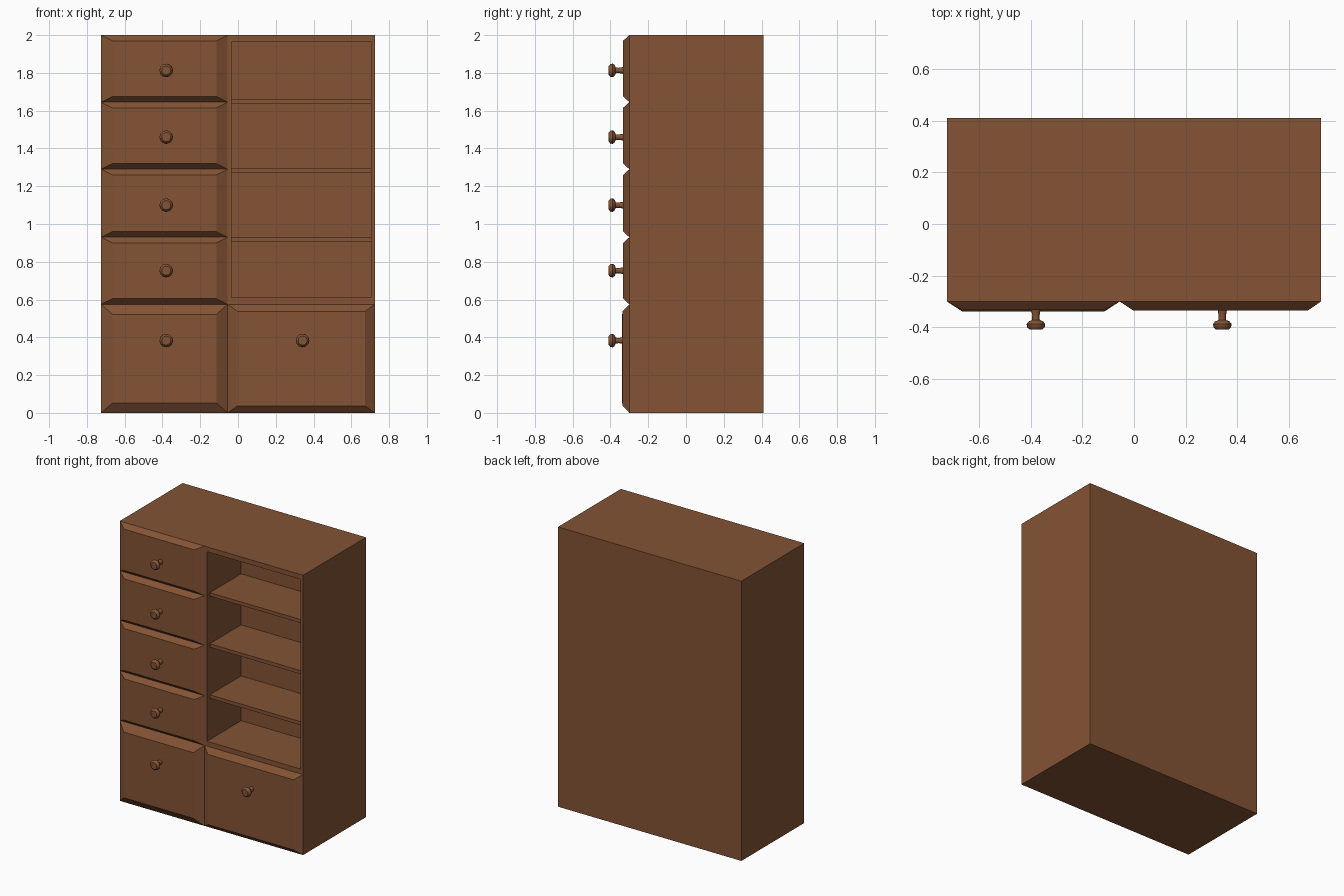
import bpy, bmesh
from math import radians
from mathutils import Matrix

if "Cube" in bpy.data.objects:
    bpy.data.objects.remove(bpy.data.objects["Cube"])

wood = bpy.data.materials.new("brown_wood")
wood.diffuse_color = (0.23, 0.087, 0.035, 1)
wood.use_nodes = True
wood.node_tree.nodes["Principled BSDF"].inputs["Base Color"].default_value = wood.diffuse_color

FRONT, BACK = -0.30, 0.41
LEFT, MID, RIGHT = -0.725, -0.055, 0.725


def make_object(name, bm):
    bmesh.ops.recalc_face_normals(bm, faces=bm.faces)
    mesh = bpy.data.meshes.new(name)
    bm.to_mesh(mesh)
    bm.free()
    mesh.materials.append(wood)
    obj = bpy.data.objects.new(name, mesh)
    bpy.context.collection.objects.link(obj)
    return obj


def box(name, x, y, z):
    bm = bmesh.new()
    bmesh.ops.create_cube(bm, size=1)
    for v in bm.verts:
        for i, (lo, hi) in enumerate((x, y, z)):
            v.co[i] = lo if v.co[i] < 0 else hi
    return make_object(name, bm)


def drawer_front(name, x, z, depth, inset_x, inset_z):
    """Panel whose four sides slope in towards its front face."""
    obj = box(name, x, (FRONT - depth, FRONT), z)
    cx, cz = sum(x) / 2, sum(z) / 2
    for v in obj.data.vertices:
        if v.co.y < FRONT - depth / 2:
            v.co.x += inset_x if v.co.x < cx else -inset_x
            v.co.z += inset_z if v.co.z < cz else -inset_z
    return obj


def knob(name, x, z):
    """Turned knob: profile of (radius, y) spun about the y axis."""
    profile = [(0, -0.409), (0.024, -0.409), (0.034, -0.400), (0.036, -0.388),
               (0.029, -0.378), (0.015, -0.372), (0.014, -0.355),
               (0.019, -0.328)]
    bm = bmesh.new()
    verts = [bm.verts.new((r, y, 0)) for r, y in profile]
    edges = [bm.edges.new(pair) for pair in zip(verts, verts[1:])]
    bmesh.ops.spin(bm, geom=verts + edges, cent=(0, 0, 0), axis=(0, 1, 0),
                   angle=radians(360), steps=12)
    bmesh.ops.remove_doubles(bm, verts=bm.verts, dist=1e-4)
    bmesh.ops.transform(bm, matrix=Matrix.Translation((x, 0, z)), verts=bm.verts)
    obj = make_object(name, bm)
    bpy.ops.object.select_all(action='DESELECT')
    obj.select_set(True)
    bpy.context.view_layer.objects.active = obj
    bpy.ops.object.shade_smooth_by_angle(angle=radians(40))


# Cabinet body with the open shelf recess cut out
body = box("cabinet_body", (LEFT, RIGHT), (FRONT, BACK), (0, 2))
cutter = box("recess_cutter", (-0.035, 0.705), (FRONT - 0.1, 0.085), (0.61, 1.965))
cutter.hide_render = True
cutter.hide_set(True)
cut = body.modifiers.new("recess", 'BOOLEAN')
cut.operation = 'DIFFERENCE'
cut.solver = 'EXACT'
cut.object = cutter

# Shelves, set slightly back from the front
for i, z in enumerate((0.905, 1.27, 1.635)):
    box(f"shelf_{i + 1}", (-0.037, 0.707), (-0.268, 0.087), (z, z + 0.025))

# Left column of four shallow drawers
levels = [0.575, 0.93, 1.29, 1.645, 2.0]
for i, (lo, hi) in enumerate(zip(levels, levels[1:])):
    drawer_front(f"drawer_front_{i + 1}", (LEFT, MID), (lo, hi), 0.033, 0.06, 0.03)
    knob(f"drawer_knob_{i + 1}", -0.38, (0.753, 1.10, 1.46, 1.813)[i])

# Two deep bottom drawers
drawer_front("deep_drawer_front_left", (LEFT, MID), (0, 0.575), 0.039, 0.06, 0.053)
drawer_front("deep_drawer_front_right", (MID, RIGHT), (0, 0.575), 0.035, 0.052, 0.037)
for side, x in (("left", -0.38), ("right", 0.342)):
    knob(f"deep_drawer_knob_{side}", x, 0.383)
